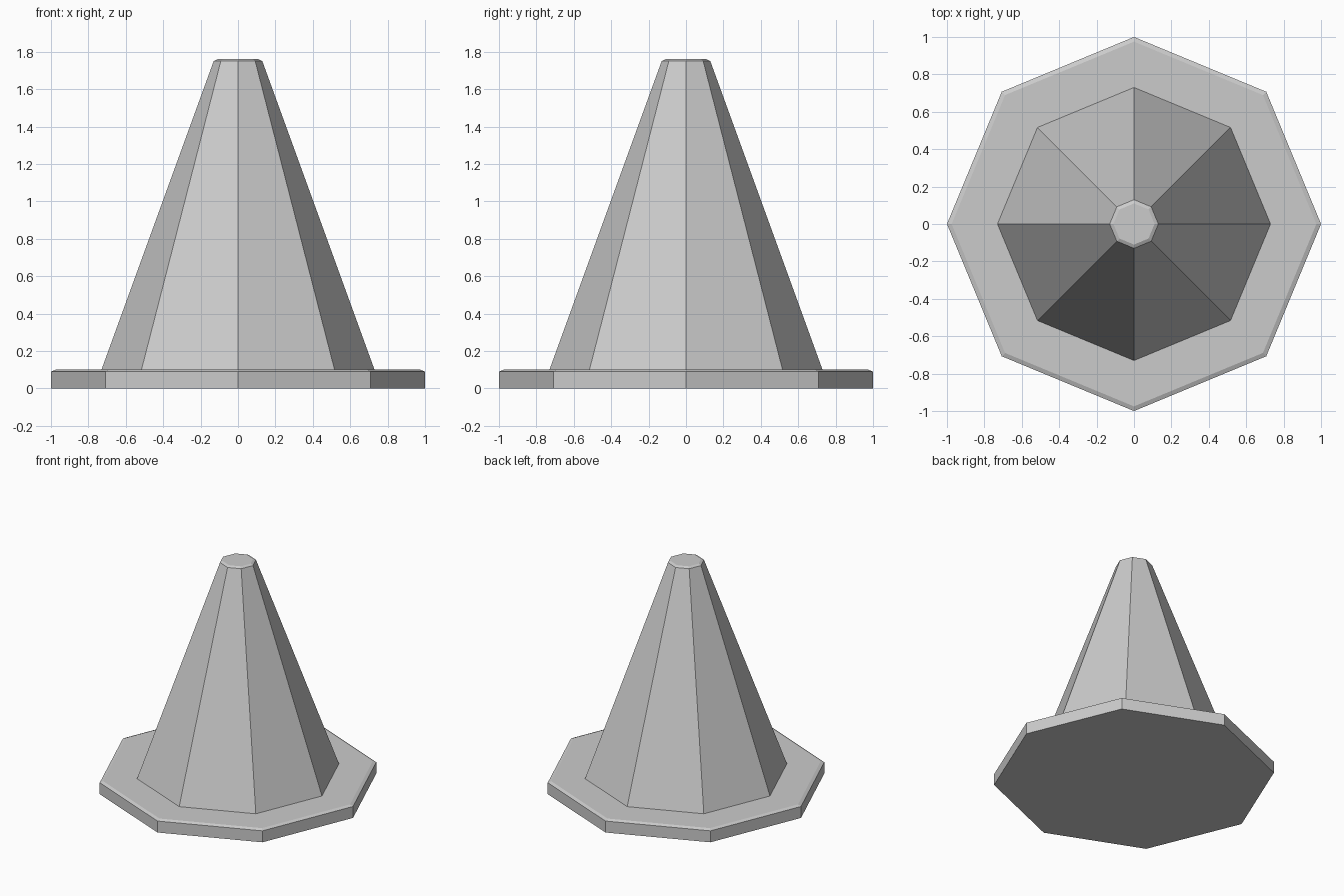
import bpy
import bmesh
from math import cos, sin, tau

SIDES = 8

cube = bpy.data.objects.get("Cube")
if cube:
    bpy.data.objects.remove(cube, do_unlink=True)

grey = bpy.data.materials.new("plain grey")
grey.use_nodes = True
colour = (0.6, 0.6, 0.6, 1)
grey.diffuse_color = colour
grey.node_tree.nodes["Principled BSDF"].inputs["Base Color"].default_value = colour


def lathe(name, profile, close_bottom):
    """Octagonal solid from (radius, height) points, listed upward."""
    bm = bmesh.new()
    rings = [[bm.verts.new((r * cos(tau * i / SIDES), r * sin(tau * i / SIDES), z))
              for i in range(SIDES)] for r, z in profile]
    for low, high in zip(rings, rings[1:]):
        for i in range(SIDES):
            j = (i + 1) % SIDES
            bm.faces.new((low[i], low[j], high[j], high[i]))
    bm.faces.new(rings[-1])
    if close_bottom:
        bm.faces.new(rings[0][::-1])
    mesh = bpy.data.meshes.new(name)
    bm.to_mesh(mesh)
    bm.free()
    mesh.materials.append(grey)
    obj = bpy.data.objects.new(name, mesh)
    bpy.context.collection.objects.link(obj)
    return obj


# Flat foot plate with a small bevel on its top rim
lathe("base_plate", [(1.0, 0), (1.0, 0.09), (0.975, 0.1)], True)

# Tapered body with a bevelled flat tip, open where it sits on the plate
lathe("cone_body", [(0.73, 0.1), (0.13, 1.75), (0.11, 1.76)], False)
